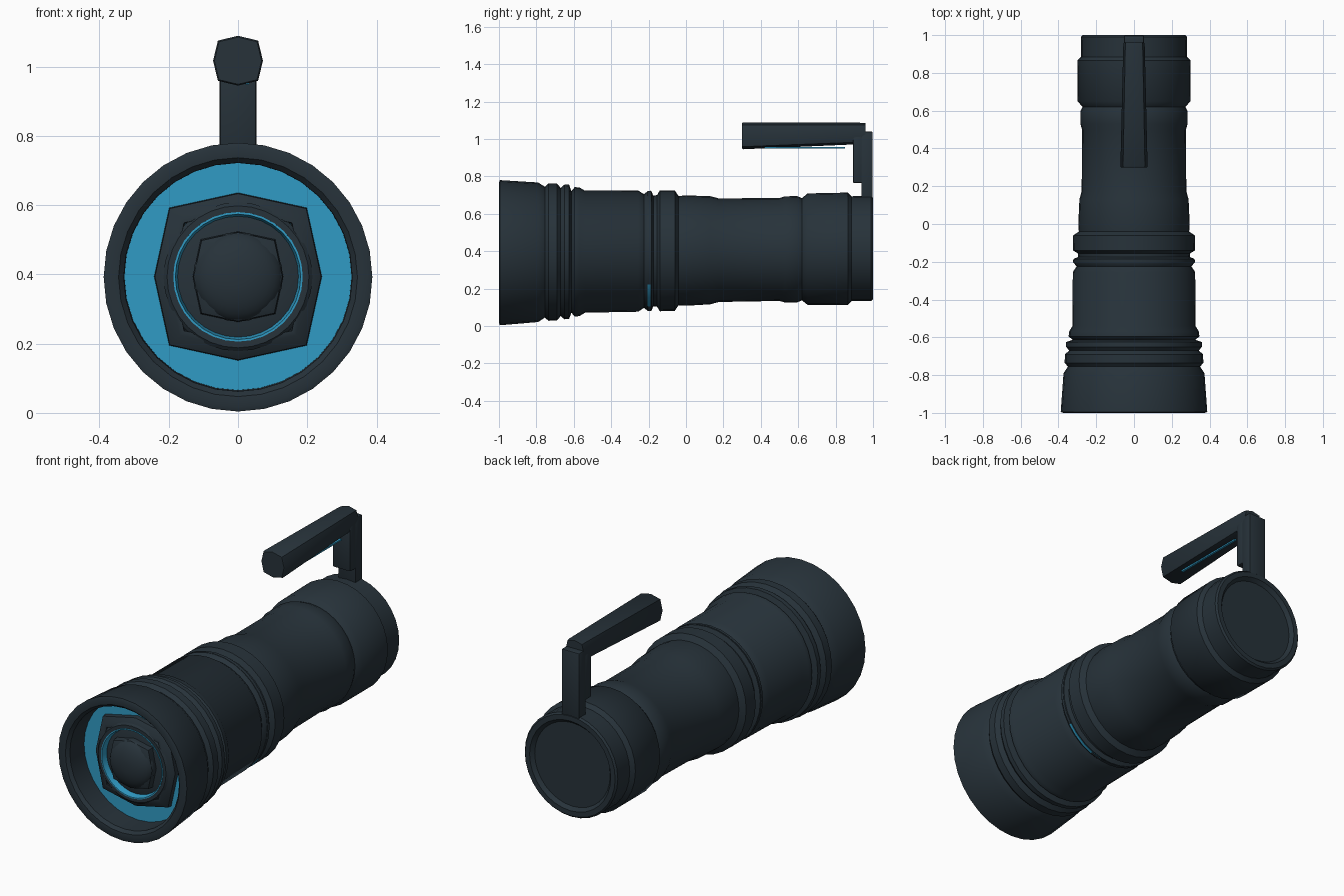
import bpy, bmesh, math
from mathutils import Vector

cube = bpy.data.objects.get("Cube")
if cube:
    bpy.data.objects.remove(cube)


def make_material(name, rgb):
    m = bpy.data.materials.new(name)
    m.use_nodes = True
    m.diffuse_color = (*rgb, 1)
    m.node_tree.nodes["Principled BSDF"].inputs["Base Color"].default_value = (*rgb, 1)
    return m


DARK = make_material("dark slate", (0.02, 0.032, 0.042))
BLUE = make_material("bright blue", (0.03, 0.33, 0.56))


def axis_z(y):
    """Height of the slightly rising barrel axis."""
    return 0.392 + 0.0115 * (y + 1)


def finish(name, bm, mats=(DARK,), angle=40):
    bmesh.ops.remove_doubles(bm, verts=bm.verts, dist=1e-5)
    bmesh.ops.recalc_face_normals(bm, faces=bm.faces)
    mesh = bpy.data.meshes.new(name)
    bm.to_mesh(mesh)
    bm.free()
    for m in mats:
        mesh.materials.append(m)
    ob = bpy.data.objects.new(name, mesh)
    bpy.context.collection.objects.link(ob)
    bpy.ops.object.select_all(action="DESELECT")
    ob.select_set(True)
    bpy.context.view_layer.objects.active = ob
    bpy.ops.object.shade_smooth_by_angle(angle=math.radians(angle))
    return ob


def lathe(name, profile, sides=32, mats=(DARK,), corner=1.0, center=axis_z, rule=None, closed=False):
    """Sweep (y, radius) points round the barrel axis; corner widens odd vertices."""
    bm = bmesh.new()
    rings = []
    for y, r in profile:
        ring = []
        for i in range(sides):
            a = math.tau * i / sides
            k = r * (corner if i % 2 else 1)
            ring.append(bm.verts.new((k * math.cos(a), y, center(y) + k * math.sin(a))))
        rings.append(ring)
    pairs = list(zip(rings, rings[1:]))
    if closed:
        pairs.append((rings[-1], rings[0]))
    for a, b in pairs:
        for i in range(sides):
            j = (i + 1) % sides
            bm.faces.new((a[i], a[j], b[j], b[i]))
    if not closed:
        bm.faces.new(rings[0])
        bm.faces.new(rings[-1])
    if rule:
        for f in bm.faces:
            f.material_index = int(rule(f.calc_center_median()))
    return finish(name, bm, mats)


def box(name, low, high, mat=DARK, bevel=0.0):
    bm = bmesh.new()
    bmesh.ops.create_cube(bm, size=1)
    low, high = Vector(low), Vector(high)
    for v in bm.verts:
        v.co = (low + high) / 2 + v.co * (high - low)
    if bevel:
        bmesh.ops.bevel(bm, geom=bm.edges[:], offset=bevel, segments=2, affect="EDGES", profile=0.5)
    return finish(name, bm, (mat,))


# Barrel: recessed blue reflector, front rim, grooved tube and recessed tail cap
DEPTH = -0.86
lathe("barrel", [
    (DEPTH, 0.15), (DEPTH, 0.328), (-0.98, 0.33), (-0.997, 0.345), (-1, 0.375), (-0.995, 0.388),
    (-0.79, 0.373), (-0.755, 0.35), (-0.735, 0.367), (-0.69, 0.366), (-0.67, 0.343),
    (-0.65, 0.36), (-0.625, 0.359), (-0.613, 0.325), (-0.595, 0.346), (-0.57, 0.344),
    (-0.54, 0.326), (-0.255, 0.324), (-0.225, 0.304), (-0.205, 0.32), (-0.185, 0.32),
    (-0.175, 0.296), (-0.155, 0.298), (-0.14, 0.323), (-0.06, 0.322), (-0.04, 0.292),
    (0.0, 0.295), (0.13, 0.289), (0.175, 0.277), (0.5, 0.275), (0.53, 0.284), (0.595, 0.284),
    (0.62, 0.273), (0.65, 0.298), (0.865, 0.3), (0.885, 0.28), (0.99, 0.281), (1, 0.272),
    (1, 0.245), (0.98, 0.228)],
    mats=(DARK, BLUE), rule=lambda c: c.y < DEPTH + 0.001 and c.y > DEPTH - 0.001)

# Thin blue seal peeping out beneath one groove
lathe("groove_seal", [(-0.205, 0.3), (-0.205, 0.322), (-0.19, 0.322), (-0.19, 0.3)],
      mats=(DARK, BLUE), closed=True,
      rule=lambda c: c.x > 0 and 0.1 < c.z < 0.24)

# Lamp assembly inside the front opening
lathe("lamp_collar", [(DEPTH + 0.01, 0.243), (-0.885, 0.24), (-0.91, 0.205), (-0.91, 0.19),
                      (DEPTH + 0.01, 0.185)], sides=8, corner=1.16, closed=True)
lathe("lamp_collar_face", [(-0.905, 0.215), (-0.914, 0.205), (-0.914, 0.186), (-0.88, 0.18)],
      closed=True)
lathe("lamp_ring", [(-0.88, 0.187), (-0.917, 0.187), (-0.917, 0.181), (-0.88, 0.174)],
      mats=(BLUE,), closed=True)
lathe("lamp_seat", [(DEPTH, 0.18), (-0.882, 0.178), (-0.892, 0.14)])
lathe("bulb_base", [(-0.88, 0.132), (-0.925, 0.128), (-0.935, 0.11)], sides=8, corner=1.16)
dome = [(-0.91 - 0.06 * math.sin(t * math.pi / 16), 0.13 * math.cos(t * math.pi / 16)) for t in range(8)]
lathe("bulb_dome", dome, sides=24)

# Handle: upright post in two layers and a tapering eight-sided grip
box("post_back", (-0.053, 0.937, 0.66), (0.053, 0.998, 1.04), bevel=0.006)
box("post_front", (-0.053, 0.893, 0.765), (0.053, 0.942, 1.03), bevel=0.006)
lathe("grip", [(0.3, 0.068), (0.305, 0.072), (0.94, 0.057), (0.96, 0.054)], sides=8, corner=1.14,
      center=lambda y: 1.017 + 0.02 * (y - 0.3))
box("grip_strip", (0.02, 0.42, 0.949), (0.032, 0.85, 0.957), BLUE)
